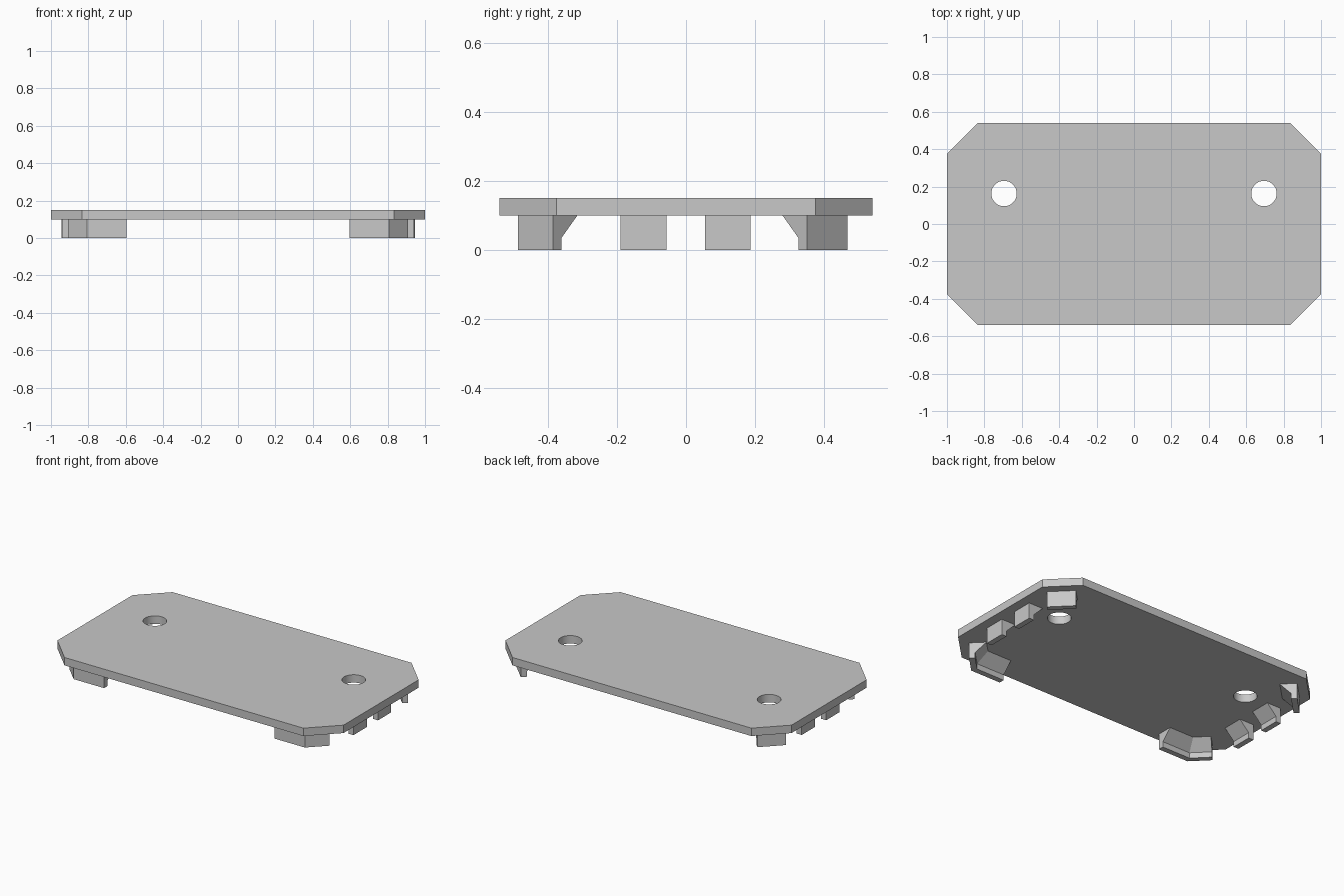
import bpy
import bmesh
from math import pi, cos, sin
from mathutils import Vector

cube = bpy.data.objects.get("Cube")
if cube:
    bpy.data.objects.remove(cube, do_unlink=True)

# One plain grey for the whole part
grey = bpy.data.materials.new("light_grey")
grey.use_nodes = True
colour = (0.58, 0.58, 0.58, 1)
grey.diffuse_color = colour
grey.node_tree.nodes["Principled BSDF"].inputs["Base Color"].default_value = colour

PLATE_BOTTOM, PLATE_TOP = 0.10, 0.15


def loft(name, rings):
    """Join matching rings of points and cap both ends."""
    bm = bmesh.new()
    rows = [[bm.verts.new(p) for p in ring] for ring in rings]
    for a, b in zip(rows, rows[1:]):
        n = len(a)
        for i in range(n):
            j = (i + 1) % n
            bm.faces.new((a[i], a[j], b[j], b[i]))
    bm.faces.new(rows[0][::-1])
    bm.faces.new(rows[-1])
    bmesh.ops.recalc_face_normals(bm, faces=bm.faces)
    mesh = bpy.data.meshes.new(name)
    bm.to_mesh(mesh)
    bm.free()
    mesh.materials.append(grey)
    obj = bpy.data.objects.new(name, mesh)
    bpy.context.collection.objects.link(obj)
    return obj


def prism(name, outline, low, high):
    return loft(name, [[(x, y, z) for x, y in outline] for z in (low, high)])


def clip(name, path, side):
    """Sweep the gusseted clip section along a path, mitring its corners."""
    # Section: distance inward from the outer face, and height
    section = [(0, 0), (0.035, 0), (0.035, 0.035), (0.10, PLATE_BOTTOM), (0, PLATE_BOTTOM)]
    points = [Vector(p) for p in path]
    normals = []
    for a, b in zip(points, points[1:]):
        d = (b - a).normalized()
        normals.append(Vector((-d.y, d.x)))
    rings = []
    for i, p in enumerate(points):
        first, last = normals[max(i - 1, 0)], normals[min(i, len(normals) - 1)]
        inward = (first + last) / (1 + first.dot(last))
        ring = [p + inward * depth for depth, z in section]
        rings.append([(q.x * side, q.y, z) for q, (depth, z) in zip(ring, section)])
    return loft(name, rings)


# Plate with chamfered corners
quarter = [(1.0, 0.375), (0.835, 0.54)]
outline = quarter + [(-x, y) for x, y in quarter[::-1]]
outline += [(-x, -y) for x, y in outline]
plate = prism("plate", outline, PLATE_BOTTOM, PLATE_TOP)

for side, word in ((1, "left"), (-1, "right")):
    # Round screw hole
    circle = [(side * 0.695 + 0.068 * cos(i * pi / 16), 0.163 + 0.068 * sin(i * pi / 16))
              for i in range(32)]
    cutter = prism(word + "_hole_cutter", circle, 0.05, 0.2)
    cutter.hide_render = True
    cutter.hide_set(True)
    cut = plate.modifiers.new(word + "_hole", "BOOLEAN")
    cut.operation = "DIFFERENCE"
    cut.solver = "EXACT"
    cut.object = cutter

    # Clips under the rim, paths running with the inside on their left
    clip(word + "_front_corner_clip", [(0.595, -0.487), (0.808, -0.487), (0.91, -0.385)], side)
    clip(word + "_back_corner_clip", [(0.945, 0.35), (0.827, 0.468)], side)
    clip(word + "_front_side_clip", [(0.94, -0.19), (0.94, -0.057)], side)
    clip(word + "_back_side_clip", [(0.94, 0.055), (0.94, 0.187)], side)

# Apply the holes and drop the cutters
bpy.context.view_layer.objects.active = plate
for modifier in list(plate.modifiers):
    cutter = modifier.object
    bpy.ops.object.modifier_apply(modifier=modifier.name)
    bpy.data.objects.remove(cutter, do_unlink=True)

# Round the hole walls while keeping every hard edge
bpy.ops.object.select_all(action="DESELECT")
plate.select_set(True)
bpy.ops.object.shade_smooth_by_angle()
